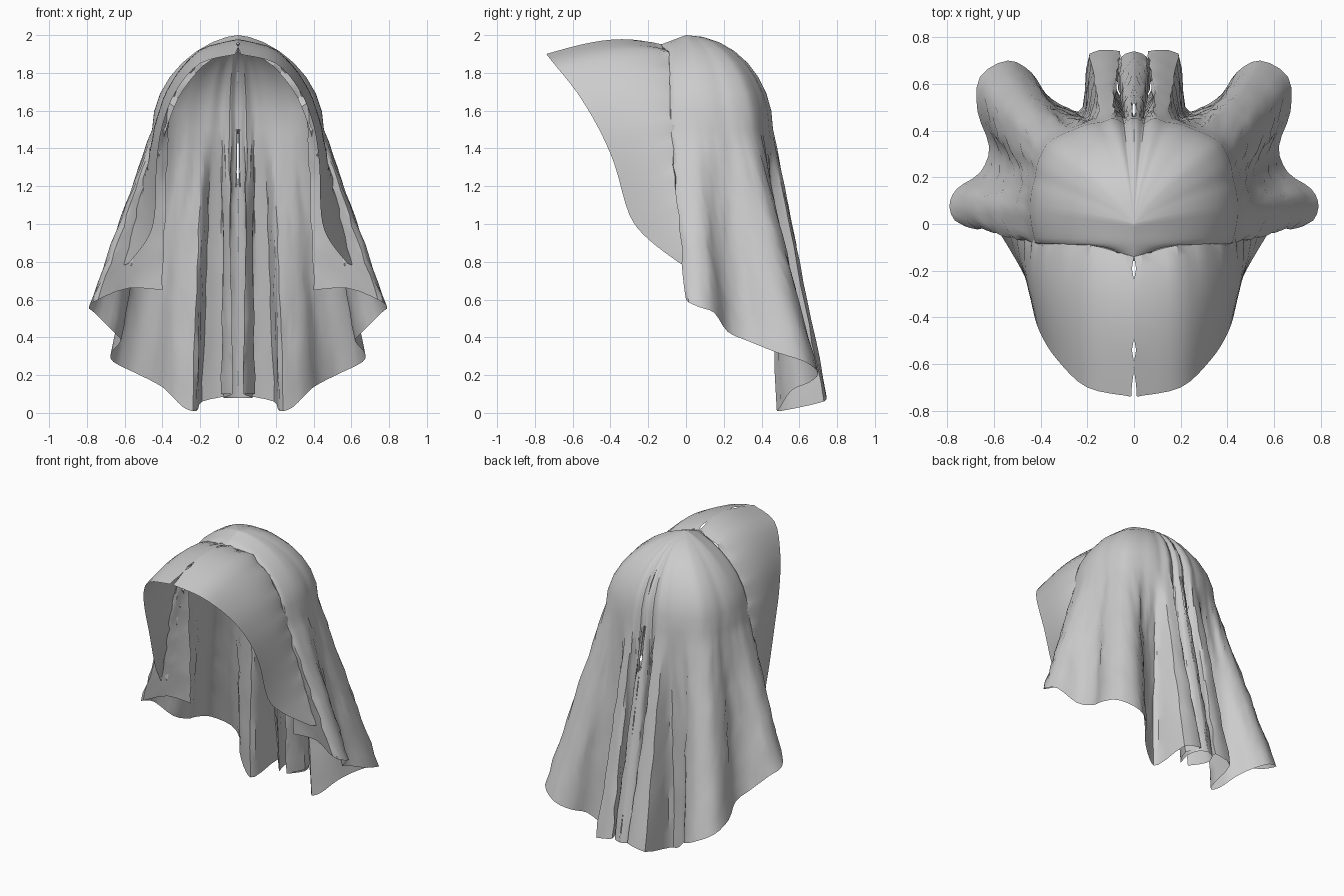
import bpy, math, random
from mathutils import Vector

if "Cube" in bpy.data.objects:
    bpy.data.objects.remove(bpy.data.objects["Cube"])
random.seed(4)


def smooth_line(pts, steps):
    """Catmull-Rom curve through the points, of any dimension."""
    out = []
    n = len(pts)
    for i in range(n - 1):
        a, b, c, d = pts[max(i - 1, 0)], pts[i], pts[i + 1], pts[min(i + 2, n - 1)]
        for s in range(steps):
            t = s / steps
            out.append([0.5 * (2 * q + (r - p) * t + (2 * p - 5 * q + 4 * r - w) * t * t
                               + (3 * q - p - 3 * r + w) * t ** 3)
                        for p, q, r, w in zip(a, b, c, d)])
    out.append(list(pts[-1]))
    return out


def cloth(name, columns):
    """Single sheet of cloth from columns of points, mirrored across x."""
    rows = len(columns[0])
    verts = [v for col in columns for v in col]
    faces = []
    for i in range(len(columns) - 1):
        for j in range(rows - 1):
            a, b = i * rows + j, (i + 1) * rows + j
            faces.append((a, a + 1, b + 1, b))
    mesh = bpy.data.meshes.new(name)
    mesh.from_pydata(verts, [], faces)
    obj = bpy.data.objects.new(name, mesh)
    bpy.context.collection.objects.link(obj)
    bpy.ops.object.select_all(action='DESELECT')
    bpy.context.view_layer.objects.active = obj
    obj.select_set(True)
    bpy.ops.object.shade_smooth_by_angle(angle=math.radians(35))
    m = obj.modifiers.new("mirror", 'MIRROR')
    m.use_mirror_merge = False
    return obj


def wrinkle(v, amount):
    r = lambda: random.uniform(-amount, amount)
    return Vector((max(v.x + r(), 0.001), min(v.y + r(), 0.745), v.z))


def slit():
    """Mostly closed centre seam with a few small openings."""
    return random.choice((0, 0, 0, 0.002, 0.009))


# Back drape: hem x, y, z and then x, y of the ring at ear height
drape = [
    (.40, .05, .65, .37, -.02), (.58, .04, .66, .40, -.07), (.74, .00, .60, .43, -.08),
    (.79, .07, .56, .45, .00), (.76, .15, .53, .455, .07), (.66, .22, .43, .45, .14),
    (.62, .33, .38, .435, .20), (.67, .48, .32, .425, .26), (.66, .63, .27, .40, .32),
    (.54, .70, .21, .37, .36), (.44, .65, .16, .32, .39), (.38, .56, .12, .27, .41),
    (.29, .50, .03, .22, .43), (.22, .50, .01, .18, .44), (.19, .73, .06, .14, .445),
    (.06, .74, .09, .10, .46), (.09, .62, .10, .07, .455), (.03, .50, .10, .045, .44),
    (.078, .63, .08, .03, .45), (.055, .715, .08, .015, .46), (0, .74, .08, 0, .46)]
RING_Z = 1.5
cols = []
dense = smooth_line(drape, 3)
last = len(dense) - 1
for i, (hx, hy, hz, rx, ry) in enumerate(dense):
    k = min(i / 12, 1)
    apex_y, apex_z = -0.16 * (1 - k), 1.94 + 0.06 * k
    hy = min(hy, 0.745)
    col = []
    # crown dome
    for s in range(8):
        a = math.radians(90 * (1 - s / 8))
        c = math.cos(a)
        x = slit() if i == last else rx * c ** 1.25
        col.append(Vector((x, apex_y + (ry - apex_y) * c,
                           RING_Z + (apex_z - RING_Z) * math.sin(a))))
    # hanging folds
    for s in range(15):
        t = s / 14
        v = Vector((rx, ry, RING_Z)).lerp(Vector((hx, hy, hz)), t)
        if i == last:
            v.x = slit()
        elif 0 < s < 14:
            v = wrinkle(v, 0.006)
        col.append(v)
    cols.append(col)
cloth("back_drape", cols)

# Front hood: seam points and brim points, from the top down to the side corner
hood = [
    (.0, -.14, 1.945, .0, -.74, 1.90), (.18, -.09, 1.90, .20, -.70, 1.85),
    (.33, -.06, 1.74, .33, -.58, 1.70), (.41, -.05, 1.56, .40, -.47, 1.52),
    (.455, -.04, 1.40, .43, -.38, 1.32), (.51, -.02, 1.20, .44, -.30, 1.05),
    (.56, .01, 1.00, .48, -.20, .92), (.61, .02, .78, .58, -.03, .79)]
cols = []
dense = smooth_line(hood, 4)
last = len(dense) - 1
for i, p in enumerate(dense):
    seam, brim = Vector(p[:3]), Vector(p[3:])
    f = i / last
    out = Vector((math.sin(f * 2.4), 0, max(math.cos(f * 2.4), 0)))
    col = []
    for s in range(13):
        t = s / 12
        v = seam.lerp(brim, t) + out * (0.05 * math.sin(math.pi * t ** 0.8) * (1 - f))
        # small gathers that fade away from the seam
        v += out * (0.014 * math.sin(i * 2.1) * math.exp(-7 * t) * (i > 0))
        if i == 0:
            v.x = 0.012 if s == 12 else slit()
        col.append(v)
    cols.append(col)
cloth("front_hood", cols)

# Gathered strip turned inward behind the seam
cols = []
for i, p in enumerate(dense):
    seam = Vector(p[:3])
    ruffle = 0.012 * math.sin(i * 2.3)
    inner = Vector((max(seam.x - 0.04, 0), seam.y + ruffle, seam.z - 0.03))
    cols.append([seam, seam.lerp(inner, 0.5) + Vector((0, ruffle, 0)), inner])
cloth("gathered_seam", cols)
